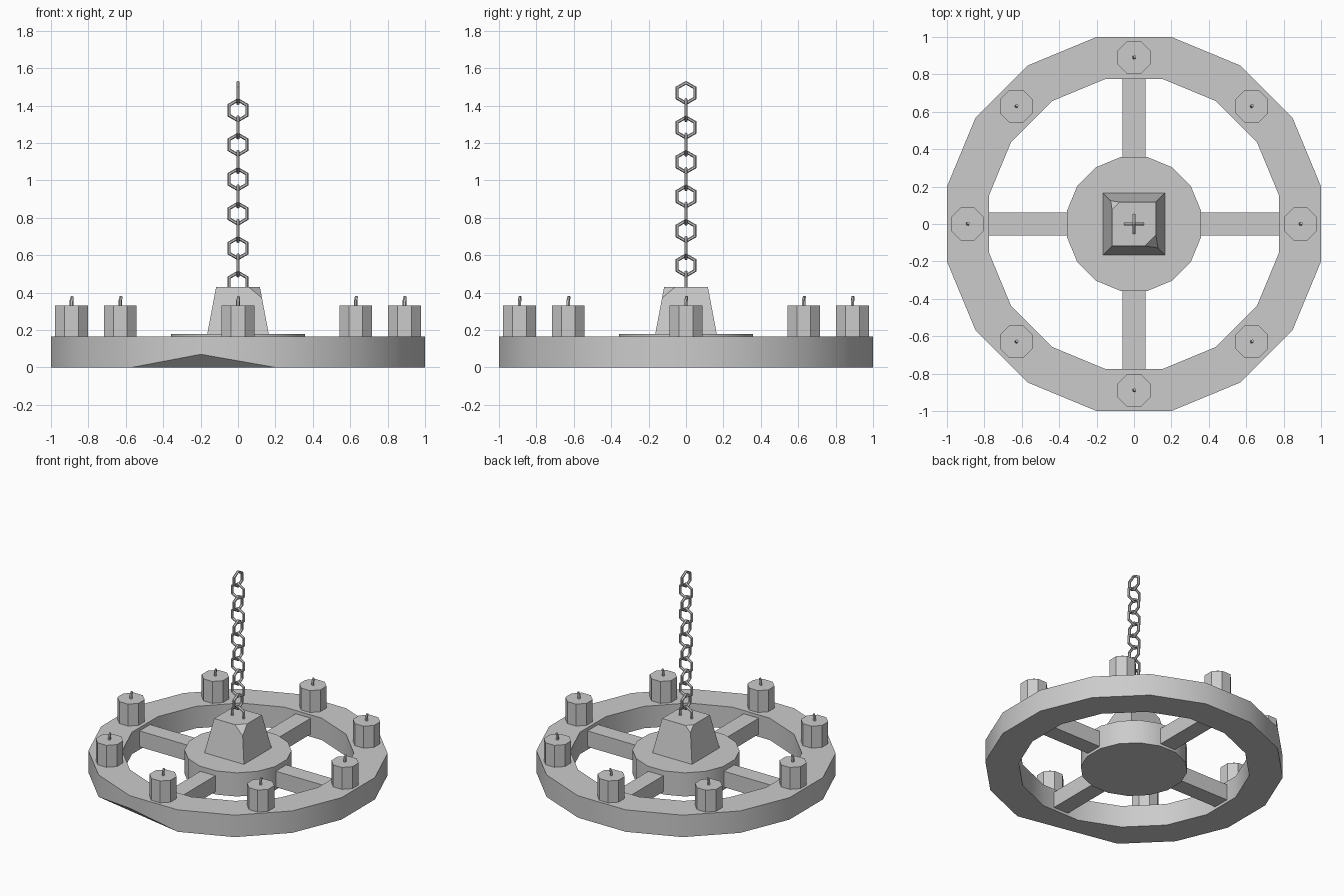
import bpy, bmesh, math
from mathutils import Vector, Matrix

cube = bpy.data.objects.get("Cube")
if cube:
    bpy.data.objects.remove(cube)

iron = bpy.data.materials.new("plain_grey")
iron.use_nodes = True
grey = (0.6, 0.6, 0.6, 1)
iron.diffuse_color = grey
iron.node_tree.nodes["Principled BSDF"].inputs["Base Color"].default_value = grey


def finish(name, bm):
    """Turn a bmesh into a named, shaded object."""
    bmesh.ops.recalc_face_normals(bm, faces=bm.faces)
    mesh = bpy.data.meshes.new(name)
    bm.to_mesh(mesh)
    bm.free()
    mesh.materials.append(iron)
    obj = bpy.data.objects.new(name, mesh)
    bpy.context.collection.objects.link(obj)
    bpy.ops.object.select_all(action='DESELECT')
    obj.select_set(True)
    bpy.context.view_layer.objects.active = obj
    bpy.ops.object.shade_smooth_by_angle(angle=math.radians(30))
    return obj


def add_prism(bm, sides, r1, r2, base, top, spin=0.5):
    """Prism or frustum between two points; spin is in fractions of a side."""
    base, top = Vector(base), Vector(top)
    axis = top - base
    turn = axis.to_track_quat('Z', 'Y').to_matrix().to_4x4()
    if axis.xy.length < 1e-6:
        turn = Matrix()
    matrix = (Matrix.Translation((base + top) / 2) @ turn
              @ Matrix.Rotation(spin * math.tau / sides, 4, 'Z'))
    bmesh.ops.create_cone(bm, cap_ends=True, segments=sides, radius1=r1,
                          radius2=r2, depth=axis.length, matrix=matrix)


def chip(bm, a, b, c, corner):
    """Cut a corner off along the plane through a, b and c."""
    a, b, c = Vector(a), Vector(b), Vector(c)
    normal = (b - a).cross(c - a).normalized()
    if normal.dot(Vector(corner) - a) < 0:
        normal.negate()
    geom = bm.verts[:] + bm.edges[:] + bm.faces[:]
    bmesh.ops.bisect_plane(bm, geom=geom, dist=1e-4, plane_co=a,
                           plane_no=normal, clear_outer=True)
    bmesh.ops.holes_fill(bm, edges=[e for e in bm.edges if e.is_boundary])


# Wheel rim: a rectangle spun in sixteen steps, with one chipped lower corner
STEP = math.tau / 16
OUTER, INNER, RIM_TOP = 1.02, 0.79, 0.165


def rim_point(k, z):
    angle = (k + 0.5) * STEP
    return Vector((OUTER * math.cos(angle), OUTER * math.sin(angle), z))


bm = bmesh.new()
section = [bm.verts.new((r, 0, z)) for r, z in
           ((INNER, 0), (OUTER, 0), (OUTER, RIM_TOP), (INNER, RIM_TOP))]
edges = [bm.edges.new((section[i], section[i - 1])) for i in range(4)]
bmesh.ops.rotate(bm, verts=bm.verts, matrix=Matrix.Rotation(STEP / 2, 3, 'Z'))
bmesh.ops.spin(bm, geom=section + edges, axis=(0, 0, 1), cent=(0, 0, 0),
               steps=16, angle=math.tau, use_merge=True)
bmesh.ops.remove_doubles(bm, verts=bm.verts, dist=1e-4)
chip(bm, rim_point(10, 0), rim_point(12, 0), rim_point(11, 0.07), rim_point(11, 0))
finish("wheel_rim", bm)

# Hub disc
bm = bmesh.new()
add_prism(bm, 16, 0.365, 0.365, (0, 0, 0), (0, 0, 0.178))
finish("hub", bm)

# Four spokes, as one beam on each half axis
for i, name in enumerate(("left", "back", "right", "front")):
    bm = bmesh.new()
    bmesh.ops.create_cube(bm, size=1, matrix=Matrix.Rotation(i * math.pi / 2, 4, 'Z')
                          @ Matrix.Translation((0.56, 0, 0.08))
                          @ Matrix.Diagonal((0.5, 0.125, 0.12, 1)))
    finish(name + "_spoke", bm)

# Tapered block holding the chain, chipped at two opposite top corners
bm = bmesh.new()
TOP, HALF = 0.43, 0.117
add_prism(bm, 4, 0.165 * math.sqrt(2), HALF * math.sqrt(2), (0, 0, 0.175), (0, 0, TOP))
for sign, size, drop in ((1, 0.06, 0.06), (-1, 0.04, 0.04)):
    low = HALF + drop * 0.19
    chip(bm, (sign * (HALF - size), -sign * HALF, TOP),
         (sign * HALF, -sign * (HALF - size), TOP),
         (sign * low, -sign * low, TOP - drop), (sign * HALF, -sign * HALF, TOP))
finish("chain_block", bm)

# Eight candles with slightly bent wicks
for i in range(8):
    angle = i * math.tau / 8
    x, y = 0.89 * math.cos(angle), 0.89 * math.sin(angle)
    bm = bmesh.new()
    add_prism(bm, 8, 0.095, 0.095, (x, y, 0.16), (x, y, 0.33))
    finish(f"candle_{i + 1}", bm)
    bm = bmesh.new()
    add_prism(bm, 6, 0.01, 0.01, (x, y, 0.325), (x, y, 0.36))
    add_prism(bm, 6, 0.01, 0.008, (x, y, 0.355), (x + 0.004, y + 0.004, 0.38))
    finish(f"wick_{i + 1}", bm)

# Chain: twelve six-sided links, each turned a quarter from the last
for i in range(12):
    bpy.ops.mesh.primitive_torus_add(
        major_segments=6, minor_segments=6, major_radius=0.055, minor_radius=0.01,
        location=(0, 0, 1.467 - i * 0.0922),
        rotation=(0, math.pi / 2, (i % 2) * math.pi / 2))
    link = bpy.context.object
    link.name = f"chain_link_{i + 1}"
    link.data.materials.append(iron)
    bpy.ops.object.shade_smooth_by_angle(angle=math.radians(30))
